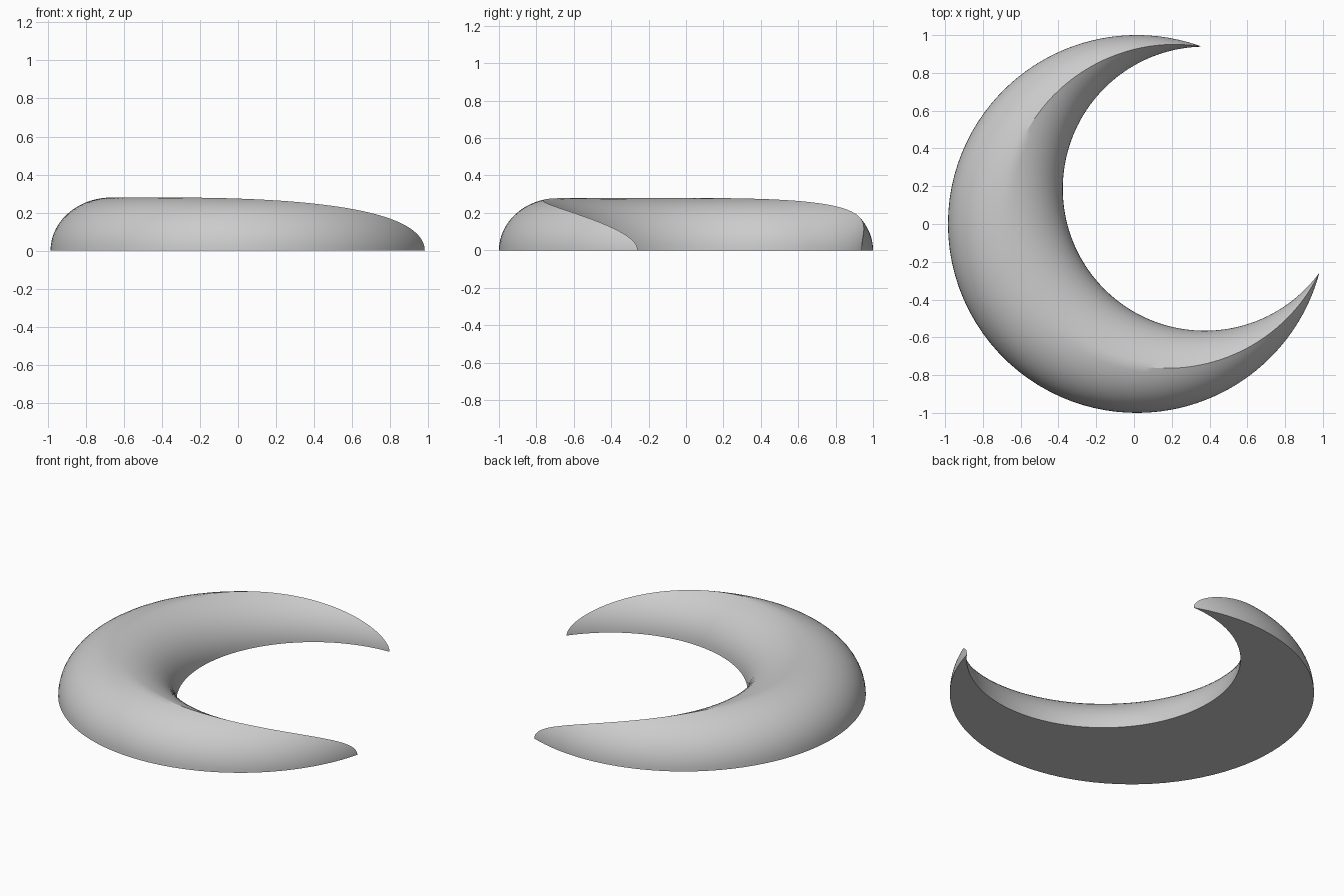
import bpy
import bmesh
import math
from mathutils import Vector

cube = bpy.data.objects.get("Cube")
if cube:
    bpy.data.objects.remove(cube, do_unlink=True)

# Plan: the space between two circles
OUTER_C, OUTER_R = Vector((0.015, 0.0)), 1.0
INNER_C, INNER_R = Vector((0.375, 0.187)), 0.752
HEIGHT, ROUND = 0.28, 0.32      # height and width of the rounded shoulder
COLUMNS, STEPS = 128, 14

# The ridge midway between both circles lies on an ellipse with their centres as foci
axis = (OUTER_C - INNER_C).normalized()
side = Vector((-axis.y, axis.x))
middle = (OUTER_C + INNER_C) / 2
c = (OUTER_C - INNER_C).length / 2
a = (OUTER_R + INNER_R) / 2
b = math.sqrt(a * a - c * c)
tip = math.acos(-(OUTER_R - a) / c)


def section(t):
    """Rounded cross-section from the outer edge over the ridge to the inner edge."""
    p = middle + axis * (a * math.cos(t)) + side * (b * math.sin(t))
    d = max(OUTER_R - (p - OUTER_C).length, 0.0)
    out_dir = (p - OUTER_C).normalized()
    in_dir = (p - INNER_C).normalized()
    phi_max = math.acos(max(1 - d / ROUND, 0.0))
    outer, inner = [], []
    for k in range(STEPS + 1):
        phi = phi_max * k / STEPS
        inset = d if k == STEPS else ROUND * (1 - math.cos(phi))
        z = HEIGHT * math.sin(phi)
        outer.append((OUTER_C + out_dir * (OUTER_R - inset)).to_3d() + Vector((0, 0, z)))
        inner.append((INNER_C + in_dir * (INNER_R + inset)).to_3d() + Vector((0, 0, z)))
    return outer + inner[-2::-1]


# Skin the sections; the closing strip of each loop is the flat underside
bm = bmesh.new()
rows = []
for i in range(COLUMNS + 1):
    t = tip * math.sin(math.pi / 2 * (2 * i / COLUMNS - 1))
    rows.append([bm.verts.new(v) for v in section(t)])
n = len(rows[0])
for r0, r1 in zip(rows, rows[1:]):
    for j in range(n):
        k = (j + 1) % n
        bm.faces.new((r0[j], r0[k], r1[k], r1[j]))
bmesh.ops.remove_doubles(bm, verts=bm.verts, dist=1e-5)
bmesh.ops.recalc_face_normals(bm, faces=bm.faces)

mesh = bpy.data.meshes.new("crescent")
bm.to_mesh(mesh)
bm.free()
crescent = bpy.data.objects.new("crescent", mesh)
bpy.context.collection.objects.link(crescent)

# Plain grey material
grey = bpy.data.materials.new("light grey")
grey.use_nodes = True
grey.diffuse_color = (0.6, 0.6, 0.6, 1)
grey.node_tree.nodes["Principled BSDF"].inputs["Base Color"].default_value = (0.6, 0.6, 0.6, 1)
mesh.materials.append(grey)

# Smooth surface, with the base edge and the ridge near the tips kept sharp
bpy.ops.object.select_all(action='DESELECT')
crescent.select_set(True)
bpy.context.view_layer.objects.active = crescent
bpy.ops.object.shade_smooth_by_angle(angle=math.radians(30))
